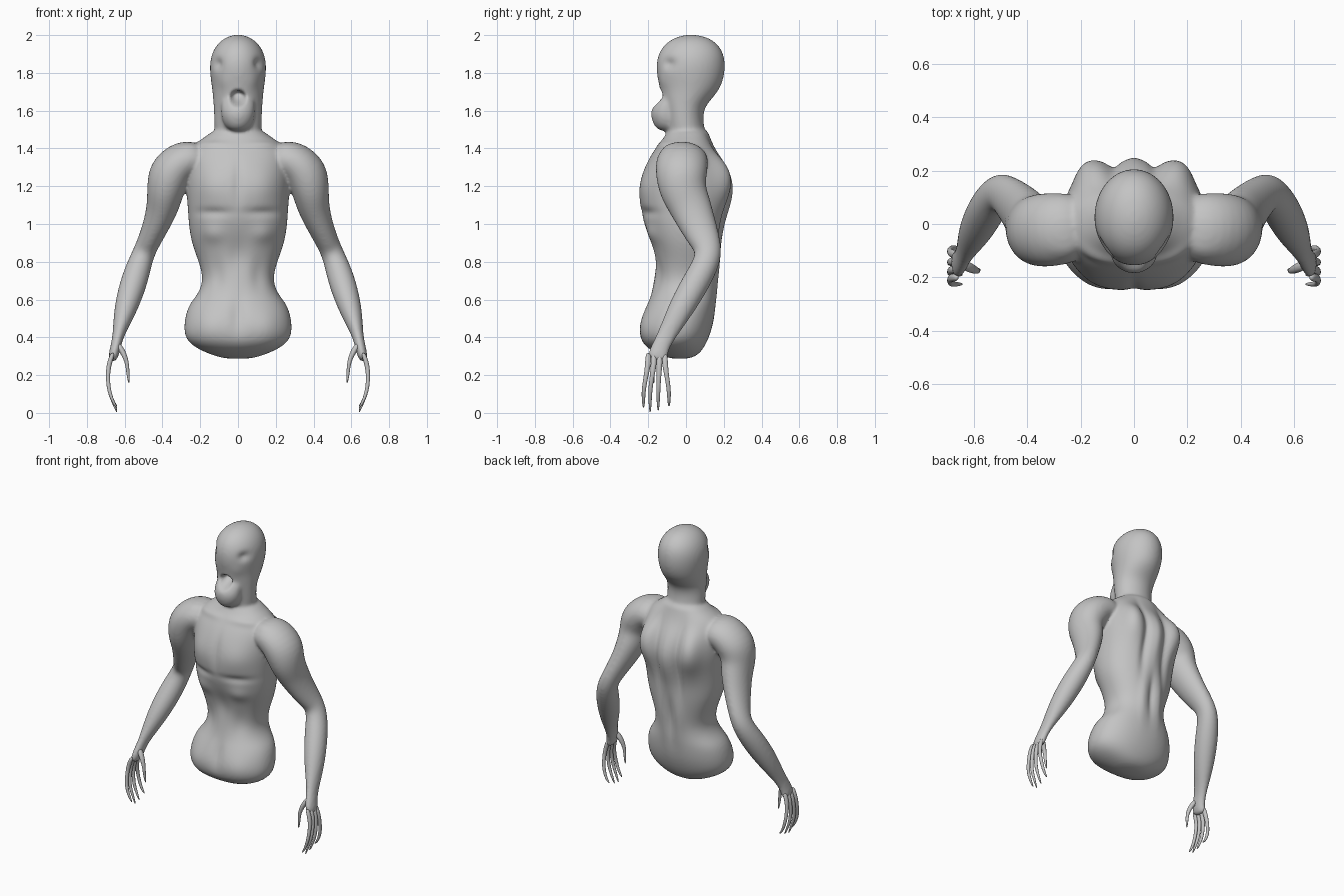
import bpy, bmesh, math
from mathutils import Vector

cube = bpy.data.objects.get("Cube")
if cube:
    bpy.data.objects.remove(cube)

skin = bpy.data.materials.new("grey_skin")
skin.use_nodes = True
GREY = (0.55, 0.55, 0.55, 1)
skin.diffuse_color = GREY
skin.node_tree.nodes["Principled BSDF"].inputs["Base Color"].default_value = GREY


def loft(bm, rings, side=1, level=False, power=1.0, segs=20):
    """Skin elliptical rings (x, y, z, radius across, radius front to back)."""
    centres = [Vector(r[:3]) for r in rings]
    loops = []
    for i, (c, r) in enumerate(zip(centres, rings)):
        t = centres[min(i + 1, len(rings) - 1)] - centres[max(i - 1, 0)]
        t = Vector((0, 0, 1)) if level else t.normalized()
        deep = Vector((0, 1, 0))
        deep = (deep - t * t.dot(deep)).normalized()
        across = deep.cross(t)
        loop = []
        for k in range(segs):
            a = math.tau * k / segs
            ca, sa = math.cos(a), math.sin(a)
            ca, sa = (math.copysign(abs(v) ** power, v) for v in (ca, sa))
            p = c + across * (r[3] * ca) + deep * (r[4] * sa)
            loop.append(bm.verts.new((p.x * side, p.y, p.z)))
        loops.append(loop)
    for lo, hi in zip(loops, loops[1:]):
        for k in range(segs):
            n = (k + 1) % segs
            bm.faces.new((lo[k], lo[n], hi[n], hi[k]))
    bm.faces.new(loops[0])
    bm.faces.new(loops[-1])


def stack(rows):
    """Turn (z, half width, front y, back y) rows into level rings."""
    return [(0, (f + b) / 2, z, w, (b - f) / 2) for z, w, f, b in rows]


def finish(bm, name):
    bmesh.ops.recalc_face_normals(bm, faces=bm.faces)
    mesh = bpy.data.meshes.new(name)
    bm.to_mesh(mesh)
    bm.free()
    for p in mesh.polygons:
        p.use_smooth = True
    mesh.materials.append(skin)
    obj = bpy.data.objects.new(name, mesh)
    bpy.context.collection.objects.link(obj)
    obj.modifiers.new("round", 'SUBSURF').levels = 2
    obj.modifiers["round"].render_levels = 2
    return obj


# Torso, from pelvis to neck base
torso = stack([
    (.285, .07, -.08, .02), (.31, .15, -.15, .07), (.35, .24, -.22, .1),
    (.40, .288, -.25, .125), (.48, .29, -.25, .15), (.57, .268, -.215, .16),
    (.62, .22, -.19, .165), (.70, .182, -.17, .17), (.80, .21, -.165, .18),
    (.90, .25, -.19, .19), (1.0, .265, -.225, .2), (1.1, .27, -.25, .23),
    (1.2, .28, -.25, .25), (1.3, .28, -.225, .22), (1.38, .27, -.18, .165),
    (1.43, .23, -.14, .14), (1.47, .16, -.11, .125), (1.51, .12, -.09, .11)])
# Neck and skull
head = stack([
    (1.40, .12, -.09, .12), (1.5, .126, -.105, .1), (1.56, .128, -.11, .09),
    (1.62, .13, -.12, .1), (1.67, .134, -.135, .145), (1.72, .139, -.14, .185),
    (1.79, .15, -.158, .207), (1.86, .152, -.16, .21), (1.92, .134, -.14, .195),
    (1.965, .1, -.1, .155), (1.99, .06, -.05, .11), (2.002, .02, 0, .05)])
# Shoulder, arm and palm
arm = [
    (.17, -.01, 1.35, .085, .12), (.29, -.02, 1.345, .112, .14),
    (.365, -.025, 1.27, .122, .14), (.385, -.02, 1.18, .1, .125),
    (.395, .02, 1.1, .088, .115), (.43, .06, 1.0, .072, .1),
    (.475, .105, .9, .06, .082), (.507, .125, .83, .06, .07),
    (.543, .07, .72, .073, .075), (.58, 0, .6, .068, .073),
    (.61, -.055, .5, .052, .062), (.637, -.11, .4, .027, .048),
    (.652, -.145, .33, .03, .05), (.668, -.155, .27, .022, .06)]

bm = bmesh.new()
loft(bm, torso, level=True, power=.92)
loft(bm, head, level=True)
for side in (1, -1):
    loft(bm, arm, side)
# Jutting jaw
loft(bm, stack([(1.49, .04, -.14, -.03), (1.52, .075, -.172, -.02),
                (1.57, .09, -.188, -.02), (1.61, .09, -.185, -.02),
                (1.65, .09, -.155, -.02), (1.69, .07, -.13, -.02)]), level=True)
raw = finish(bm, "body")
merge = raw.modifiers.new("merge", 'REMESH')
merge.mode, merge.voxel_size, merge.use_smooth_shade = 'VOXEL', .01, True
relax = raw.modifiers.new("relax", 'SMOOTH')
relax.factor, relax.iterations = .5, 9
graph = bpy.context.evaluated_depsgraph_get()
merged = bpy.data.meshes.new_from_object(raw.evaluated_get(graph))
raw.modifiers.clear()
raw.data = merged
merged.materials.clear()
merged.materials.append(skin)

# Anatomy: centre, spread and height of each swelling or hollow
FORMS = [
    ((.13, -.22, 1.2), (.1, .1, .09), .012),       # chest muscle
    ((.14, -.23, 1.06), (.1, .1, .025), -.012),    # crease under chest
    ((0, -.25, 1.22), (.025, .1, .13), -.008),     # breastbone
    ((.17, -.14, 1.42), (.13, .07, .02), .01),     # collarbone
    ((.13, -.19, .95), (.06, .1, .05), .013),      # rib arch
    ((0, -.18, .84), (.05, .1, .09), -.012),       # stomach hollow
    ((.11, -.17, .73), (.04, .1, .08), -.01),      # flank hollow
    ((.15, -.22, .45), (.08, .1, .09), .012),      # hip front
    ((0, -.24, .52), (.04, .1, .1), -.014),        # groin groove
    ((.16, .19, 1.25), (.06, .1, .13), .04),       # shoulder blade
    ((.08, .21, 1.15), (.028, .1, .25), -.024),    # groove by the spine
    ((0, .25, 1.15), (.03, .1, .22), .01),         # upper spine
    ((0, .18, .75), (.022, .1, .13), -.014),       # lower spine
    ((.065, .18, .75), (.03, .08, .16), .01),      # lower back muscle
    ((.115, -.11, 1.85), (.028, .06, .03), -.018), # eye socket
    ((.08, -.14, 1.75), (.035, .06, .04), .004),   # cheek
]
moves = []
for v in merged.vertices:
    lift = 0
    for c, s, amount in FORMS:
        q = ((abs(v.co.x) - c[0]) / s[0], (v.co.y - c[1]) / s[1], (v.co.z - c[2]) / s[2])
        lift += amount * math.exp(-sum(k * k for k in q))
    # Open mouth, pressed straight back
    q = ((v.co.x / .036) ** 2 + ((v.co.z - 1.665) / .036) ** 2)
    mouth = .065 * math.exp(-q * q) if v.co.y < -.04 else 0
    moves.append(v.co + v.normal * lift + Vector((0, mouth, mouth * .2)))
for v, p in zip(merged.vertices, moves):
    v.co = p

# Fingers: knuckle y, tip y, tip z
for side, label in ((1, "left"), (-1, "right")):
    for n, (y0, y1, z1) in enumerate([(-.2, -.225, .025), (-.17, -.19, .0),
                                      (-.14, -.147, .01), (-.112, -.09, .035)]):
        bm = bmesh.new()
        loft(bm, [(.66, y0, .32, .013, .015), (.684, y0, .26, .014, .017),
                  (.69, (y0 + y1) / 2, .19, .011, .012), (.684, y1, .12, .011, .012),
                  (.663, y1, .06, .008, .009), (.64, y1, z1, .004, .004)],
             side, segs=10)
        finish(bm, f"{label}_finger_{n + 1}")
    bm = bmesh.new()
    loft(bm, [(.642, -.15, .37, .016, .02), (.61, -.165, .325, .017, .02),
              (.587, -.175, .27, .011, .013), (.583, -.175, .21, .009, .01),
              (.577, -.17, .155, .004, .004)], side, segs=10)
    finish(bm, f"{label}_thumb")
